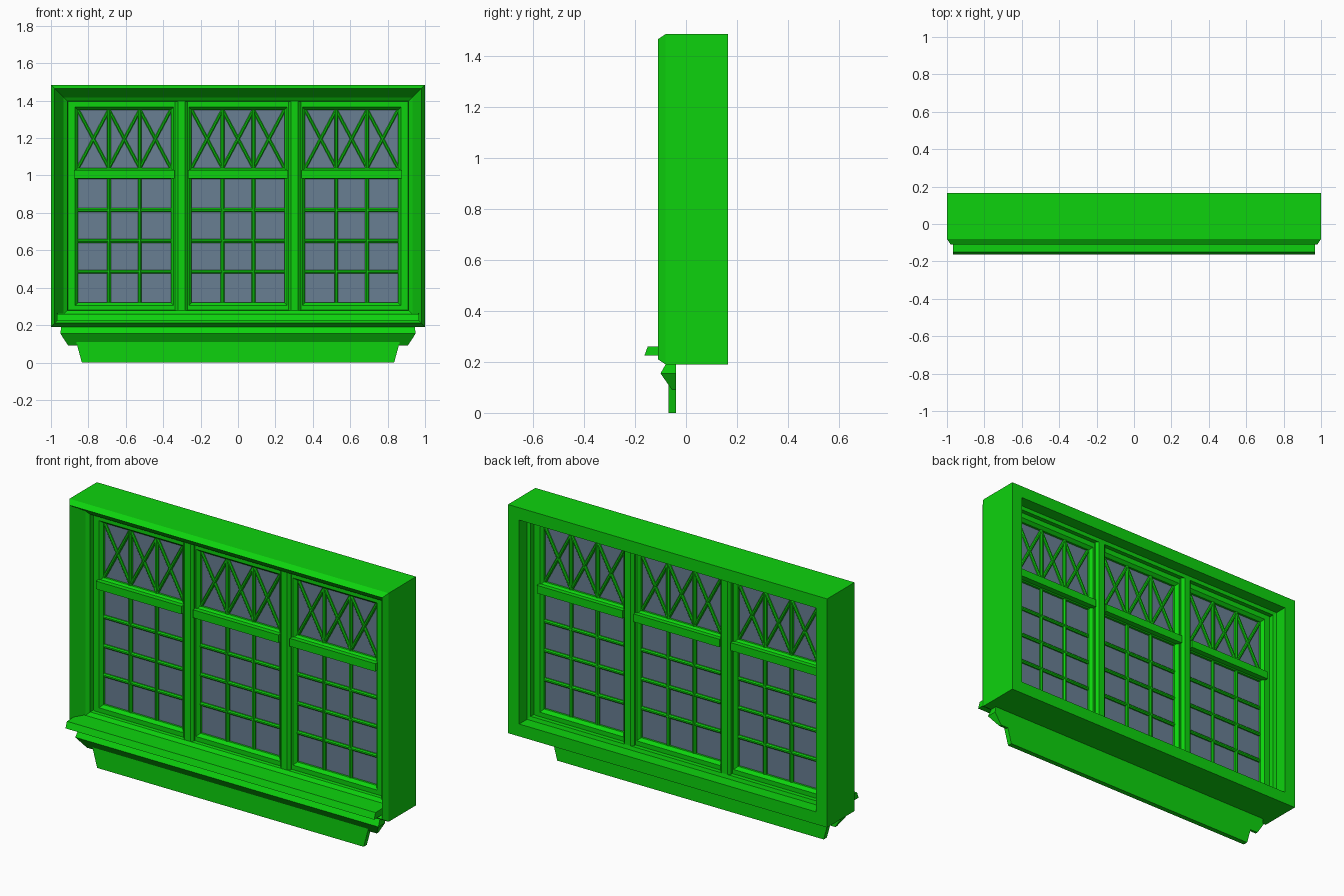
import bpy
import bmesh
from mathutils import Vector

if "Cube" in bpy.data.objects:
    bpy.data.objects.remove(bpy.data.objects["Cube"])


def material(name, rgb):
    m = bpy.data.materials.new(name)
    m.use_nodes = True
    m.diffuse_color = (*rgb, 1)
    m.node_tree.nodes["Principled BSDF"].inputs["Base Color"].default_value = (*rgb, 1)
    return m


GREEN = material("green paint", (0.004, 0.65, 0.004))
GLASS = material("blue grey glass", (0.14, 0.21, 0.29))


def loft(name, rings, mat=GREEN, closed=False):
    """Skin a list of equal-length point loops; cap the ends or join them up."""
    bm = bmesh.new()
    loops = [[bm.verts.new(p) for p in ring] for ring in rings]
    pairs = list(zip(loops, loops[1:]))
    if closed:
        pairs.append((loops[-1], loops[0]))
    else:
        bm.faces.new(loops[0])
        bm.faces.new(loops[-1])
    for a, b in pairs:
        for i in range(len(a)):
            j = (i + 1) % len(a)
            bm.faces.new((a[i], a[j], b[j], b[i]))
    bmesh.ops.recalc_face_normals(bm, faces=bm.faces)
    mesh = bpy.data.meshes.new(name)
    bm.to_mesh(mesh)
    bm.free()
    mesh.materials.append(mat)
    obj = bpy.data.objects.new(name, mesh)
    bpy.context.collection.objects.link(obj)
    return obj


def box(name, x0, x1, y0, y1, z0, z1, mat=GREEN):
    rings = [[(x0, y, z0), (x1, y, z0), (x1, y, z1), (x0, y, z1)] for y in (y0, y1)]
    return loft(name, rings, mat)


def mitred_frame(name, x0, x1, z0, z1, profile):
    """Rectangular frame swept from (inset, y) points with mitred corners."""
    rings = [[(x0 + d, y, z0 + d), (x1 - d, y, z0 + d),
              (x1 - d, y, z1 - d), (x0 + d, y, z1 - d)] for d, y in profile]
    return loft(name, rings, closed=True)


def bar(name, start, end, width, y0, y1, chamfer):
    """Straight bar in the xz plane with chamfered edges, front and back."""
    a, b = Vector((start[0], 0, start[1])), Vector((end[0], 0, end[1]))
    d = (b - a).normalized()
    side = Vector((d.z, 0, -d.x))
    h, c = width / 2, chamfer
    section = [(c - h, y0), (h - c, y0), (h, y0 + c), (h, y1 - c),
               (h - c, y1), (c - h, y1), (-h, y1 - c), (-h, y0 + c)]
    return loft(name, [[p + side * s + Vector((0, y, 0)) for s, y in section]
                       for p in (a, b)])


# Outer casing: chamfered front edge, splayed reveal, stepped stops
mitred_frame("outer_frame", -1, 1, 0.19, 1.485, [
    (0, 0.165), (0, -0.08), (0.02, -0.11), (0.068, -0.035), (0.088, -0.02),
    (0.09, 0.005), (0.105, 0.005), (0.105, 0.06), (0.09, 0.06), (0.09, 0.09),
    (0.07, 0.095), (0.07, 0.165)])

# Mullions between the three lights
for x, label in ((-0.303, "right"), (0.303, "left")):
    bar(label + "_mullion", (x, 0.26), (x, 1.41), 0.066, -0.02, 0.09, 0.014)

# Sashes
SASH = [(0, 0), (0.03, 0), (0.045, 0.018), (0.045, 0.047), (0.03, 0.065), (0, 0.065)]
HALF, STILE, SPLIT, LOW, HIGH = 0.248, 0.045, 1.005, 0.32, 1.35
for cx, label in ((-0.6075, "right"), (0, "middle"), (0.6075, "left")):
    x0, x1 = cx - HALF, cx + HALF
    low_top, high_bottom = 0.98, 1.04
    mitred_frame(label + "_lower_sash", x0 - STILE, x1 + STILE,
                 LOW - STILE, low_top + STILE, SASH)
    mitred_frame(label + "_upper_sash", x0 - STILE, x1 + STILE,
                 high_bottom - STILE, HIGH + STILE, SASH)
    box(label + "_transom", x0 - 0.02, x1 + 0.02, -0.022, 0.085, 0.985, 1.03)
    box(label + "_glass", x0 - 0.01, x1 + 0.01, 0.03, 0.035, LOW - 0.01, HIGH + 0.01, GLASS)

    # Lower glazing grid
    columns = [x0 + (x1 - x0) * i / 3 for i in range(4)]
    for x in columns[1:3]:
        bar(label + "_upright_bar", (x, LOW), (x, low_top), 0.02, 0.015, 0.05, 0.006)
        bar(label + "_upper_upright_bar", (x, high_bottom), (x, HIGH), 0.02, 0.014, 0.051, 0.006)
    for i in range(1, 4):
        z = LOW + (low_top - LOW) * i / 4
        bar(label + "_cross_bar", (x0, z), (x1, z), 0.02, 0.016, 0.049, 0.006)

    # Crossed lattice in each upper pane
    for a, b in zip(columns, columns[1:]):
        bar(label + "_rising_lattice", (a, high_bottom), (b, HIGH), 0.017, 0.017, 0.048, 0.005)
        bar(label + "_falling_lattice", (a, HIGH), (b, high_bottom), 0.017, 0.018, 0.047, 0.005)

# Projecting sill with an undercut nose
SILL = [(-0.15, 0.26), (-0.163, 0.225), (-0.04, 0.225), (-0.04, 0.262)]
loft("sill", [[(x, y, z) for y, z in SILL] for x in (-0.967, 0.967)])

# Moulding under the sill, returned at both ends
BACK = -0.04
loft("sill_moulding", [[(-x, y, z), (x, y, z), (x, BACK, z), (-x, BACK, z)]
                       for x, y, z in ((0.908, -0.055, 0.09), (0.95, -0.1, 0.155),
                                       (0.945, -0.08, 0.19))])

# Tapered apron
loft("apron", [[(-x, -0.068, z), (x, -0.068, z), (x, BACK, z), (-x, BACK, z)]
               for x, z in ((0.835, 0), (0.865, 0.11))])
